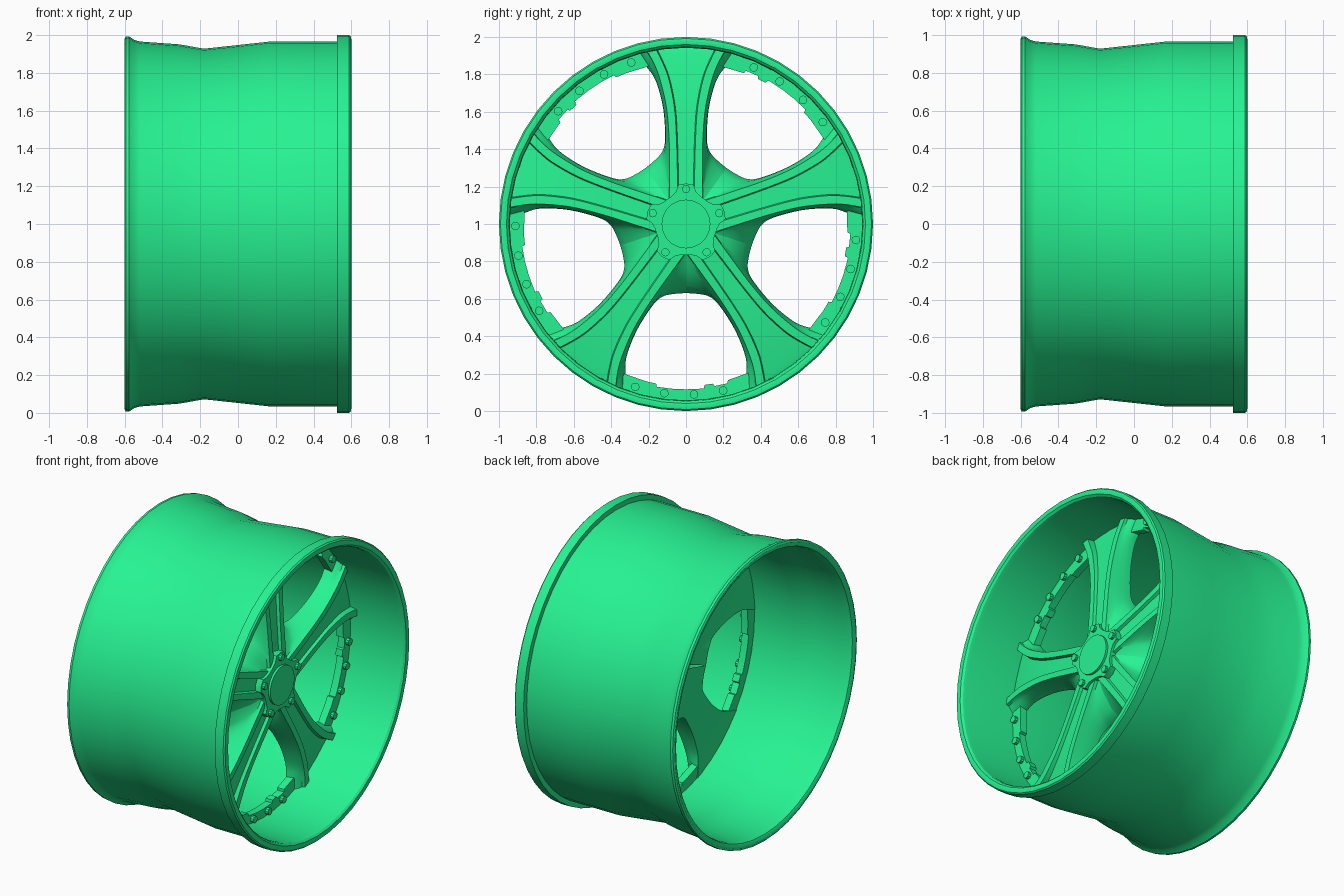
import bpy, bmesh
from math import sin, cos, radians, pi, hypot
from mathutils import Vector

if "Cube" in bpy.data.objects:
    bpy.data.objects.remove(bpy.data.objects["Cube"])

GREEN = bpy.data.materials.new("green_paint")
GREEN.diffuse_color = (0.02, 0.9, 0.29, 1)
GREEN.use_nodes = True
GREEN.node_tree.nodes["Principled BSDF"].inputs["Base Color"].default_value = GREEN.diffuse_color


def place(u, v, x, a):
    """Wheel coordinates: u outwards along angle a, v across, x along the axle."""
    return Vector((x, u * cos(a) - v * sin(a), 1 + u * sin(a) + v * cos(a)))


def finish(bm, name, angle=30):
    bmesh.ops.remove_doubles(bm, verts=bm.verts, dist=0.0004)
    bmesh.ops.recalc_face_normals(bm, faces=bm.faces)
    me = bpy.data.meshes.new(name)
    bm.to_mesh(me)
    bm.free()
    me.materials.append(GREEN)
    ob = bpy.data.objects.new(name, me)
    bpy.context.collection.objects.link(ob)
    bpy.ops.object.select_all(action='DESELECT')
    ob.select_set(True)
    bpy.context.view_layer.objects.active = ob
    bpy.ops.object.shade_smooth_by_angle(angle=radians(angle))
    return ob


def skin(bm, rows, closed=False):
    vs = [[bm.verts.new(p) for p in row] for row in rows]
    n = len(vs)
    for i in range(n if closed else n - 1):
        a, b = vs[i], vs[(i + 1) % n]
        for j in range(len(a) - 1):
            bm.faces.new((a[j], a[j + 1], b[j + 1], b[j]))


def lathe(name, profile, steps=48):
    bm = bmesh.new()
    rows = [[place(r, 0, x, pi / 2 + 2 * pi * i / steps) for x, r in profile]
            for i in range(steps)]
    skin(bm, rows, True)
    return finish(bm, name)


def prism(bm, outline, x0, x1):
    """Extrude a (y, z) outline along the axle."""
    lo = [bm.verts.new((x0, p.y, p.z)) for p in outline]
    hi = [bm.verts.new((x1, p.y, p.z)) for p in outline]
    bm.faces.new(lo)
    bm.faces.new(hi)
    for i in range(len(lo)):
        j = (i + 1) % len(lo)
        bm.faces.new((lo[i], lo[j], hi[j], hi[i]))


def disc(bm, u, a, radius, x0, x1, n=10):
    prism(bm, [place(u + radius * cos(2 * pi * k / n), radius * sin(2 * pi * k / n), 0, a)
               for k in range(n)], x0, x1)


# Barrel: outer skin, rounded front lip, inner skin, rolled back flange
lathe("barrel", [
    (-0.60, 0.98), (-0.594, 0.992), (-0.578, 0.994), (-0.55, 0.975), (-0.52, 0.966),
    (-0.31, 0.951), (-0.18, 0.928), (0.17, 0.966), (0.525, 0.966), (0.525, 1.0),
    (0.588, 1.0), (0.597, 0.992), (0.60, 0.978), (0.597, 0.96), (0.585, 0.948),
    (0.56, 0.943), (0.17, 0.942), (-0.18, 0.905), (-0.31, 0.928), (-0.52, 0.942),
    (-0.57, 0.944), (-0.59, 0.95), (-0.598, 0.963), (-0.60, 0.98)])

# Spokes: half a spoke lofted along its length, mirrored and repeated five times
# columns: front u, groove half width, rib half width, window edge u, v, depth
STATIONS = [
    (0.124, 0.036, 0.088, 0.299, 0.217, 0.11),
    (0.18, 0.038, 0.088, 0.338, 0.170, 0.115),
    (0.26, 0.040, 0.088, 0.386, 0.128, 0.12),
    (0.45, 0.045, 0.090, 0.455, 0.112, 0.135),
    (0.62, 0.056, 0.104, 0.617, 0.122, 0.145),
    (0.77, 0.085, 0.138, 0.766, 0.162, 0.15),
    (0.86, 0.118, 0.172, 0.845, 0.215, 0.15),
    (0.955, 0.165, 0.225, 0.915, 0.270, 0.15)]


def refine(pts, k=4):
    """Catmull-Rom interpolation of the station table."""
    out = []
    for i in range(len(pts) - 1):
        p0, p1, p2, p3 = (pts[max(0, min(len(pts) - 1, i + d))] for d in (-1, 0, 1, 2))
        for s in range(k):
            t = s / k
            out.append([0.5 * (2 * b + (c - a) * t + (2 * a - 5 * b + 4 * c - d) * t * t
                               + (3 * b - a - 3 * c + d) * t ** 3)
                        for a, b, c, d in zip(p0, p1, p2, p3)])
    return out + [list(pts[-1])]


def section(st):
    u, wc, wo, us, vs, xs = st
    f = 0.315 - 0.078 * u
    step = f - 0.02
    panel = step - 0.03 * max(0, (u - 0.5) / 0.45) ** 2   # panel falls back at the rim
    pts = [(u, 0, panel), (u, wc, panel), (u, wc + 0.006, f), (u, wo, f),
           (u, wo + 0.004, step),
           (u * 0.65 + us * 0.35, wo * 0.6 + vs * 0.4, step - 0.2 * (step - xs)),
           (u * 0.2 + us * 0.8, wo * 0.15 + vs * 0.85, step - 0.6 * (step - xs)),
           (us, vs, xs), (us, vs, xs - 0.015),
           (u, wo * 0.85, xs - 0.012), (u, 0, xs - 0.012)]
    res = []
    for a, b, x in pts:
        k = min(1, 0.955 / hypot(a, b))
        res.append((a * k, b * k, x))
    return res


bm = bmesh.new()
half = [section(s) for s in refine(STATIONS)]
for k in range(5):
    ang = pi / 2 + k * 2 * pi / 5
    for side in (1, -1):
        skin(bm, [[place(u, side * v, x, ang) for u, v, x in row] for row in half])
finish(bm, "spokes")

# Toothed ring segments and rivets at the outer edge of each window
bm, rv = bmesh.new(), bmesh.new()
INNER = [(-24, 0.868), (-14, 0.868), (-10.6, 0.868), (-10.2, 0.884), (-5, 0.884),
         (0, 0.884), (5, 0.884), (6.2, 0.884), (6.6, 0.866), (9.6, 0.866),
         (10, 0.880), (14.6, 0.880), (15, 0.864), (24, 0.864)]
for k in range(5):
    mid = -90 + 72 * k
    rows = [[place(r, 0, x, radians(mid + d)) for r, x in
             ((0.955, 0.19), (ri, 0.19), (ri, 0.14), (0.955, 0.14))] for d, ri in INNER]
    skin(bm, rows)
    for d in (-17.3, -7.3, 2.7, 12.6):
        disc(rv, 0.912, radians(mid + d), 0.023, 0.18, 0.212)
finish(bm, "toothed_ring")
finish(rv, "rivets")

# Hub core, lobed hub plate, centre cap and bolts
bm = bmesh.new()
disc(bm, 0, 0, 0.165, 0.09, 0.30, 40)
finish(bm, "hub_core")

bm = bmesh.new()
outline = []
for k in range(5):
    for d, r in ((-26, 0.168), (-17, 0.182), (-11, 0.213), (0, 0.217),
                 (11, 0.213), (17, 0.182), (26, 0.168)):
        outline.append(place(r, 0, 0, pi / 2 + radians(72 * k + d)))
prism(bm, outline, 0.26, 0.32)
finish(bm, "hub_plate")

bm = bmesh.new()
disc(bm, 0, 0, 0.13, 0.30, 0.335, 40)
finish(bm, "centre_cap")

bm = bmesh.new()
for k in range(5):
    disc(bm, 0.187, pi / 2 + k * 2 * pi / 5, 0.022, 0.31, 0.338, 10)
finish(bm, "hub_bolts")
